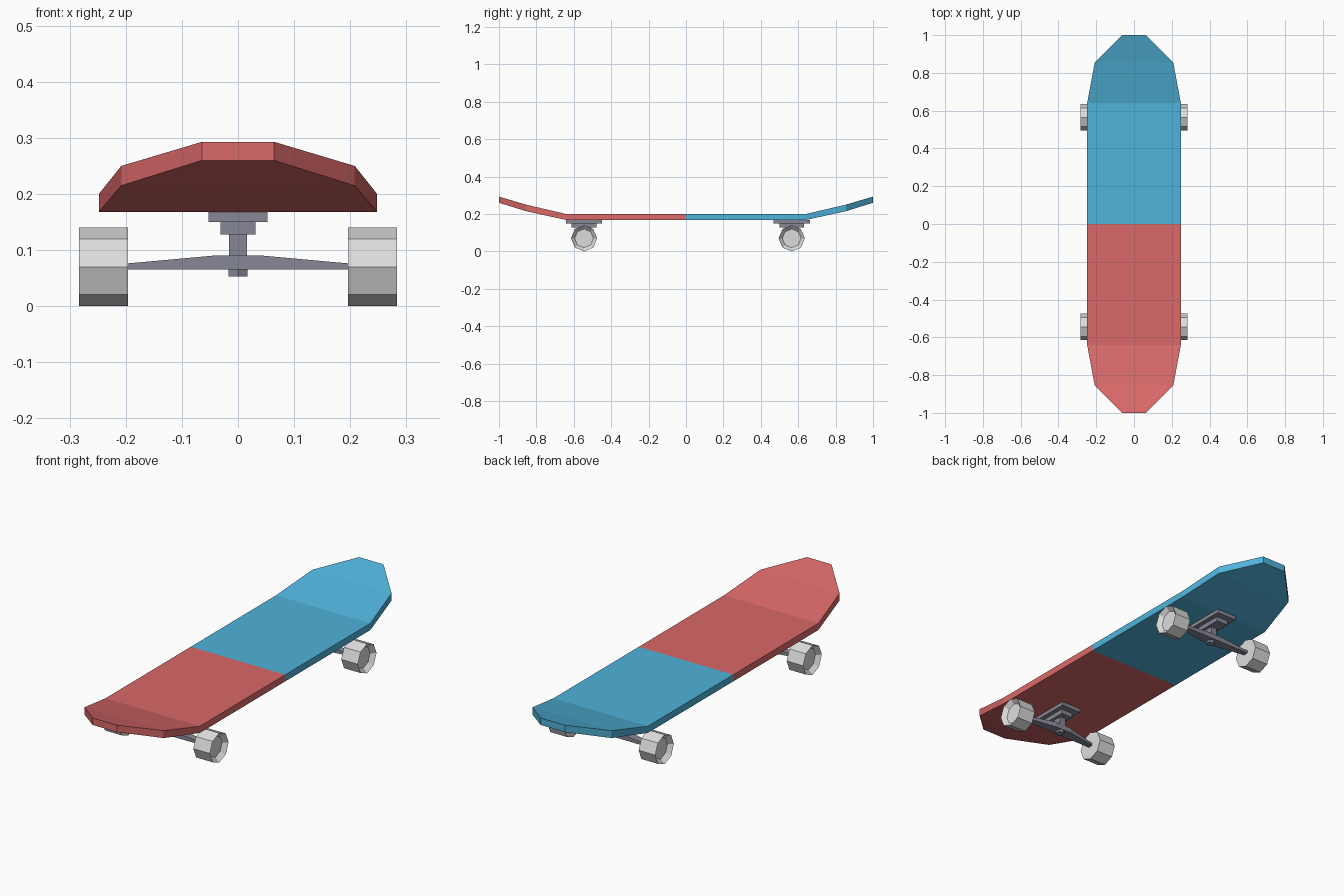
import bpy, bmesh, math
from mathutils import Matrix, Vector

if "Cube" in bpy.data.objects:
    bpy.data.objects.remove(bpy.data.objects["Cube"])


def material(name, rgb):
    m = bpy.data.materials.new(name)
    m.diffuse_color = (*rgb, 1)
    m.use_nodes = True
    m.node_tree.nodes["Principled BSDF"].inputs["Base Color"].default_value = m.diffuse_color
    return m


RED = material("red", (0.70, 0.14, 0.14))
BLUE = material("blue", (0.08, 0.45, 0.70))
WHITE = material("wheel_grey", (0.72, 0.72, 0.72))
METAL = material("metal_grey", (0.24, 0.245, 0.30))


def finish(name, bm, *mats):
    bmesh.ops.recalc_face_normals(bm, faces=bm.faces)
    me = bpy.data.meshes.new(name)
    bm.to_mesh(me)
    bm.free()
    for m in mats:
        me.materials.append(m)
    ob = bpy.data.objects.new(name, me)
    bpy.context.collection.objects.link(ob)
    return ob


def loft(sections):
    """Join four-cornered sections into a closed solid."""
    bm = bmesh.new()
    rings = [[bm.verts.new(p) for p in s] for s in sections]
    for a, b in zip(rings, rings[1:]):
        for i in range(4):
            j = (i + 1) % 4
            bm.faces.new((a[i], a[j], b[j], b[i]))
    bm.faces.new(rings[0])
    bm.faces.new(rings[-1])
    return bm


def box(name, hx, hy, z0, z1, y):
    bm = loft([[(-hx, y - hy, z), (hx, y - hy, z), (hx, y + hy, z), (-hx, y + hy, z)]
               for z in (z0, z1)])
    return finish(name, bm, METAL)


# Deck: half profile (y, half width, underside, top), mirrored, two colours
half = [(0.64, 0.248, 0.168, 0.20), (0.855, 0.208, 0.215, 0.25), (1.0, 0.064, 0.26, 0.293)]
stations = [(-y, w, a, b) for y, w, a, b in reversed(half)]
stations += [(0, 0.248, 0.168, 0.20)] + half
bm = loft([[(-w, y, a), (w, y, a), (w, y, b), (-w, y, b)] for y, w, a, b in stations])
for f in bm.faces:
    f.material_index = int(f.calc_center_median().y > 0)
finish("deck", bm, RED, BLUE)


# Octagonal wheel with a recessed outer face
def wheel(name, side, y):
    bm = bmesh.new()
    bmesh.ops.create_cone(bm, cap_ends=True, segments=8, radius1=0.07, radius2=0.07, depth=0.087)
    top = max(bm.faces, key=lambda f: f.calc_center_median().z)
    bmesh.ops.inset_region(bm, faces=[top], thickness=0.02)
    bmesh.ops.translate(bm, verts=top.verts, vec=(0, 0, -0.02))
    # put a corner of the octagon on the ground
    k = max(bm.verts, key=lambda v: v.co.xy.length).co
    bm.transform(Matrix.Rotation(-math.atan2(k.y, k.x), 4, 'Z'))
    bm.transform(Matrix.Rotation(side * math.pi / 2, 4, 'Y'))
    bm.transform(Matrix.Translation(Vector((side * 0.2395, y, 0.07))))
    finish(name, bm, WHITE)


# Trucks: base plates, post, tapered hanger, nut and two wheels each
for label, y, inward in (("front", -0.545, 1), ("back", 0.565, -1)):
    box(label + "_base_plate", 0.053, 0.097, 0.15, 0.168, y)
    box(label + "_riser", 0.031, 0.066, 0.128, 0.15, y)
    box(label + "_post", 0.016, 0.022, 0.08, 0.13, y + inward * 0.015)
    bm = loft([[(x, y - inward * 0.012, 0.065), (x, y + inward * d, 0.065),
                (x, y + inward * d, z), (x, y - inward * 0.012, z)]
               for x, d, z in ((-0.2, 0.012, 0.076), (-0.045, 0.038, 0.09),
                               (0.045, 0.038, 0.09), (0.2, 0.012, 0.076))])
    finish(label + "_hanger", bm, METAL)
    bm = bmesh.new()
    bmesh.ops.create_cone(bm, cap_ends=True, segments=6, radius1=0.02, radius2=0.02, depth=0.014,
                          matrix=Matrix.Translation((0, y + inward * 0.018, 0.06)))
    finish(label + "_nut", bm, METAL)
    for side, s in ((-1, "left"), (1, "right")):
        wheel(f"{label}_{s}_wheel", side, y)
